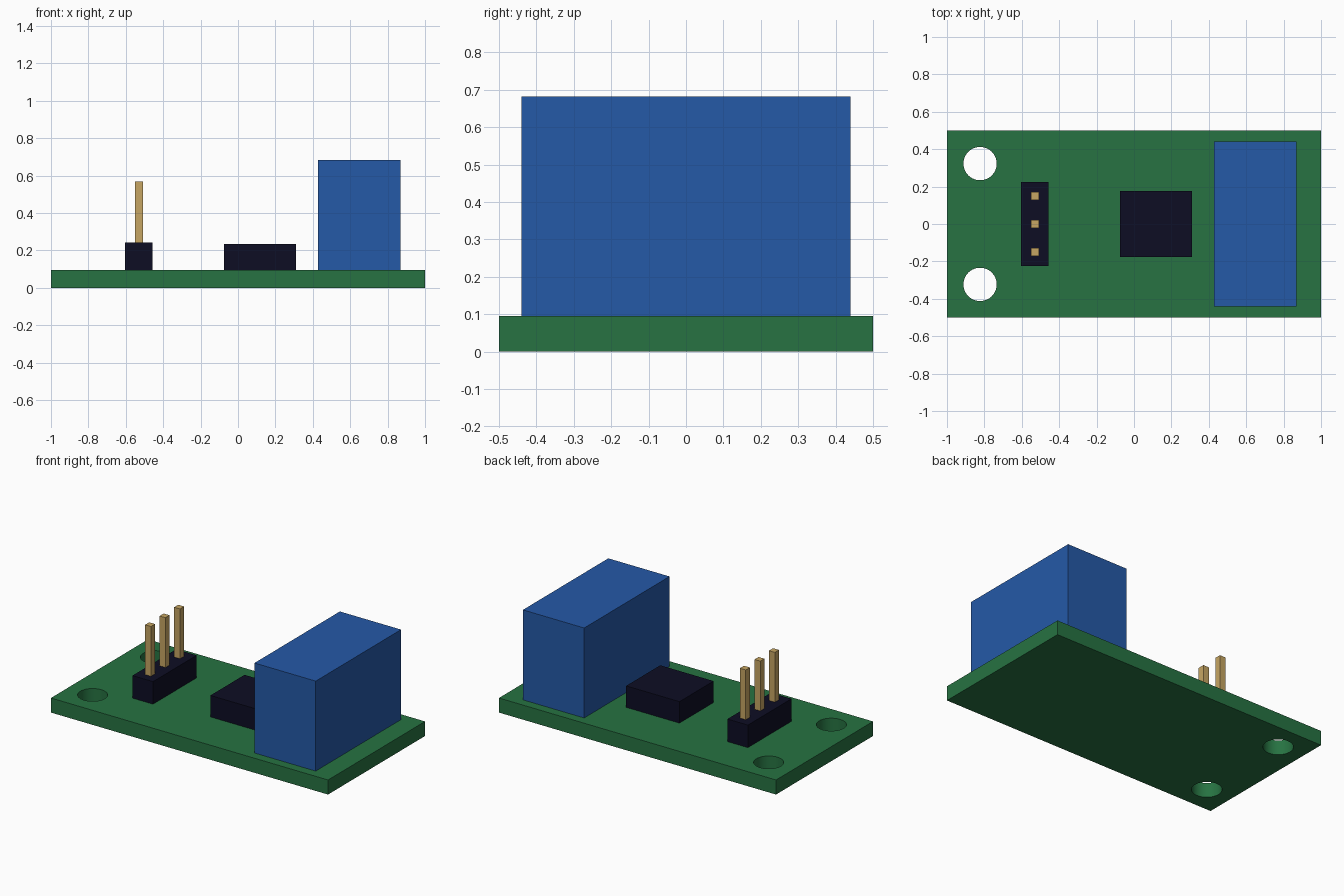
import bpy
import math

default = bpy.data.objects.get("Cube")
if default:
    bpy.data.objects.remove(default, do_unlink=True)


def material(name, rgb):
    """Fully matt flat colour."""
    mat = bpy.data.materials.new(name)
    mat.use_nodes = True
    mat.diffuse_color = (*rgb, 1)
    mat.specular_intensity = 0
    mat.roughness = 1
    shader = mat.node_tree.nodes["Principled BSDF"]
    shader.inputs["Base Color"].default_value = (*rgb, 1)
    shader.inputs["Specular IOR Level"].default_value = 0
    shader.inputs["Roughness"].default_value = 1
    return mat


green = material("board green", (0.02, 0.17, 0.054))
blue = material("housing blue", (0.018, 0.1, 0.39))
black = material("plastic black", (0.004, 0.004, 0.017))
gold = material("pin gold", (0.57, 0.38, 0.125))


def box(name, x, y, z, mat):
    """Box from (low, high) ranges on each axis."""
    ranges = (x, y, z)
    bpy.ops.mesh.primitive_cube_add(size=1, location=[(a + b) / 2 for a, b in ranges])
    obj = bpy.context.object
    obj.name = name
    obj.scale = [b - a for a, b in ranges]
    bpy.ops.object.transform_apply(location=False, rotation=False, scale=True)
    obj.data.materials.append(mat)
    return obj


TOP = 0.095  # upper surface of the board

# Circuit board with two mounting holes
board = box("circuit_board", (-1, 1), (-0.5, 0.5), (0, TOP), green)
for side in (-1, 1):
    bpy.ops.mesh.primitive_cylinder_add(
        vertices=48, radius=0.089, depth=0.4, location=(-0.823, side * 0.323, TOP / 2))
    cutter = bpy.context.object
    cutter.name = "hole_cutter"
    cutter.hide_render = True
    cutter.data.materials.append(green)
    bpy.context.view_layer.objects.active = board
    mod = board.modifiers.new("mounting_hole", "BOOLEAN")
    mod.operation = "DIFFERENCE"
    mod.solver = "EXACT"
    mod.object = cutter
    bpy.ops.object.modifier_apply(modifier=mod.name)
    bpy.data.objects.remove(cutter, do_unlink=True)
bpy.ops.object.select_all(action="DESELECT")
board.select_set(True)
bpy.context.view_layer.objects.active = board
bpy.ops.object.shade_smooth_by_angle(angle=math.radians(30))

# Tall component housing and low chip
box("relay_housing", (0.427, 0.869), (-0.44, 0.44), (TOP, 0.682), blue)
box("chip", (-0.076, 0.309), (-0.176, 0.176), (TOP, 0.235), black)

# Three-way pin header
PITCH, PIN_X, HEADER_TOP = 0.15, -0.53, 0.242
for i, place in enumerate(("front", "middle", "back")):
    y = (i - 1) * PITCH
    box(f"header_block_{place}", (PIN_X - 0.074, PIN_X + 0.074),
        (y - PITCH / 2, y + PITCH / 2), (TOP, HEADER_TOP), black)
    box(f"header_pin_{place}", (PIN_X - 0.021, PIN_X + 0.021),
        (y - 0.021, y + 0.021), (HEADER_TOP, 0.567), gold)
